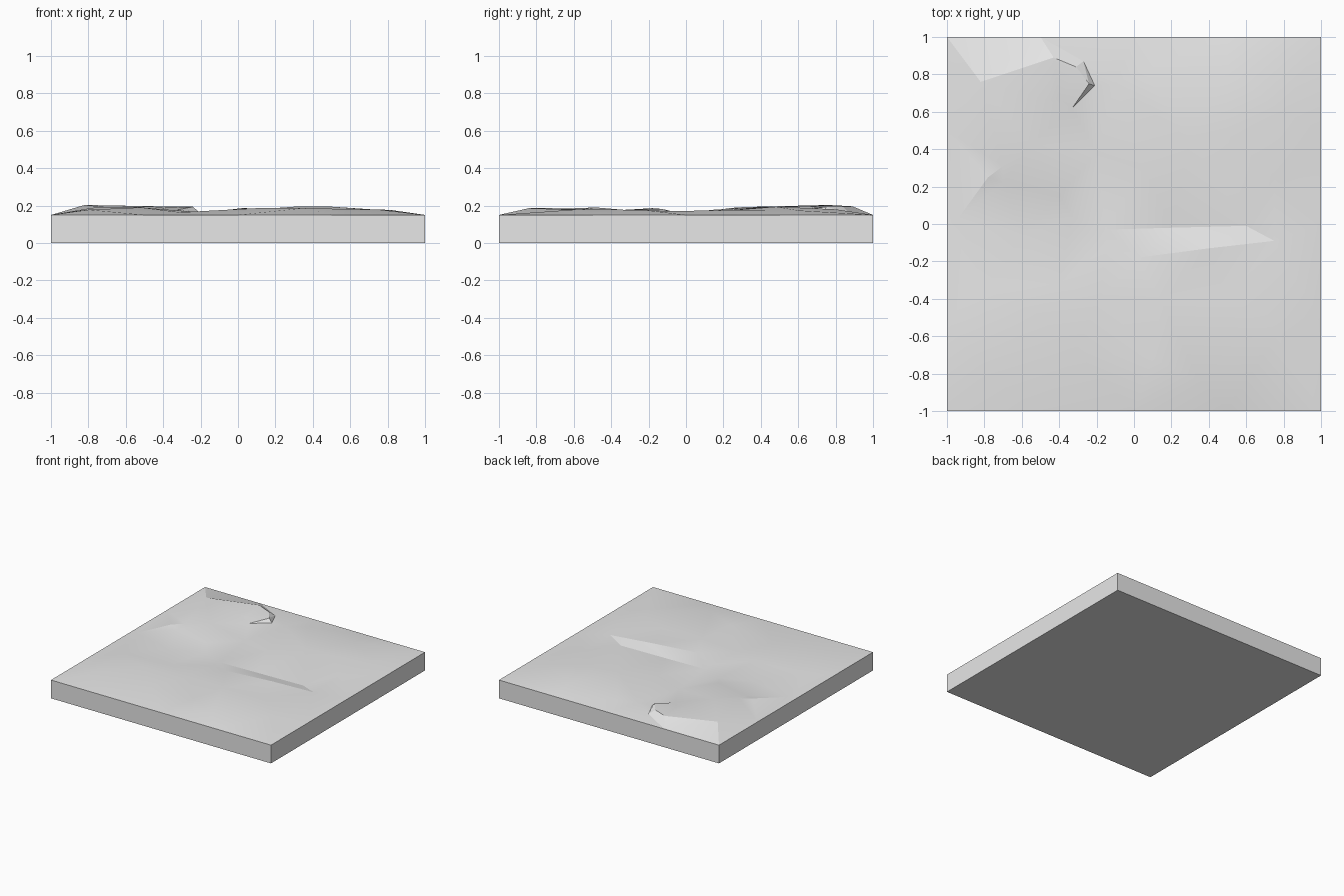
import bpy
import bmesh
import math
from mathutils import Vector
from mathutils.geometry import delaunay_2d_cdt

BASE_TOP = 0.15

default_cube = bpy.data.objects.get("Cube")
if default_cube:
    bpy.data.objects.remove(default_cube, do_unlink=True)

# One plain grey for the whole tile
grey = bpy.data.materials.new("plain grey")
grey.use_nodes = True
grey.diffuse_color = (0.8, 0.8, 0.8, 1)
grey.node_tree.nodes["Principled BSDF"].inputs["Base Color"].default_value = grey.diffuse_color


def finish_object(name, bm):
    """Turn a bmesh into a named, coloured scene object."""
    mesh = bpy.data.meshes.new(name)
    bm.to_mesh(mesh)
    bm.free()
    mesh.materials.append(grey)
    obj = bpy.data.objects.new(name, mesh)
    bpy.context.collection.objects.link(obj)
    return obj


# Base slab, left open on top where the ground closes it
bm = bmesh.new()
bmesh.ops.create_cube(bm, size=2)
for vert in bm.verts:
    vert.co.z = BASE_TOP if vert.co.z > 0 else 0
lid = [face for face in bm.faces if face.normal.z > 0.5 or face.calc_center_median().z > BASE_TOP - 0.01]
bmesh.ops.delete(bm, geom=lid, context="FACES_ONLY")
finish_object("base_slab", bm)

# Relief lines: x and y in hundredths, rise above the slab in thousandths
relief_lines = {
    "west_cliff": [(-94, 3, 10), (-78, 25, 38), (-70, 31, 42), (-55, 43, 42), (-46, 66, 46)],
    "north_lip": [(-40, 67, 38), (-24, 75, 44), (-31, 84, 44), (-43, 89, 46)],
    "lip_foot": [(-33, 62, 26), (-21, 74, 15), (-27, 87, 12)],
    "hill_foot": [(-60, -6, 5), (-33, 4, 6), (-20, 38, 10), (-10, 75, 14)],
    "hill_shoulder": [(-70, 22, 30), (-40, 15, 28)],
    "hill_top": [(-82, 76, 53)],
    "valley": [(-15, -3, 4), (20, -2, 4), (60, -1, 5)],
    "north_east_hill": [(5, 30, 24), (30, 45, 44), (50, 48, 44), (50, 80, 30), (5, 82, 22)],
    "east_slope": [(75, 25, 26), (80, 60, 24)],
    "middle_ridge": [(-15, -12, 9), (2, -18, 36), (40, -13, 32), (75, -9, 20)],
    "south_hollow": [(-18, -40, 12), (15, -42, 22), (50, -40, 26)],
    "south_east_rise": [(82, -22, 26), (74, -50, 30), (76, -60, 28)],
    "south_west_ridge": [(-40, -32, 26), (-52, -48, 40), (-80, -80, 28)],
    "west_bank": [(-80, -35, 28)],
    "south_ridge": [(-31, -68, 14), (10, -72, 36), (35, -84, 36)],
}

# Flat rim of the ground, walked around the four sides
rim = []
for side in range(4):
    angle = side * math.pi / 2
    for step in range(4):
        along = step / 2 - 1
        x = along * math.cos(angle) + math.sin(angle)
        y = along * math.sin(angle) - math.cos(angle)
        rim.append(Vector((x, y, BASE_TOP)))

points = list(rim)
edges = [(i, (i + 1) % len(rim)) for i in range(len(rim))]
for line in relief_lines.values():
    start = len(points)
    for x, y, rise in line:
        points.append(Vector((x / 100, y / 100, BASE_TOP + rise / 1000)))
    edges.extend((i, i + 1) for i in range(start, len(points) - 1))

# Ground surface stretched over the rim and relief lines
flat = [point.to_2d() for point in points]
verts, _, faces, origins, _, _ = delaunay_2d_cdt(flat, edges, [], 0, 0.0001)
bm = bmesh.new()
ground_verts = []
for vert, origin in zip(verts, origins):
    height = points[origin[0]].z if origin else BASE_TOP + 0.02
    ground_verts.append(bm.verts.new((vert.x, vert.y, height)))
for face in faces:
    bm.faces.new([ground_verts[i] for i in face])
for face in bm.faces:
    face.normal_update()
    if face.normal.z < 0:
        face.normal_flip()
ground = finish_object("ground_surface", bm)

# Soft slopes with crisp ridges
bpy.ops.object.select_all(action="DESELECT")
bpy.context.view_layer.objects.active = ground
ground.select_set(True)
bpy.ops.object.shade_smooth_by_angle(angle=math.radians(12))
